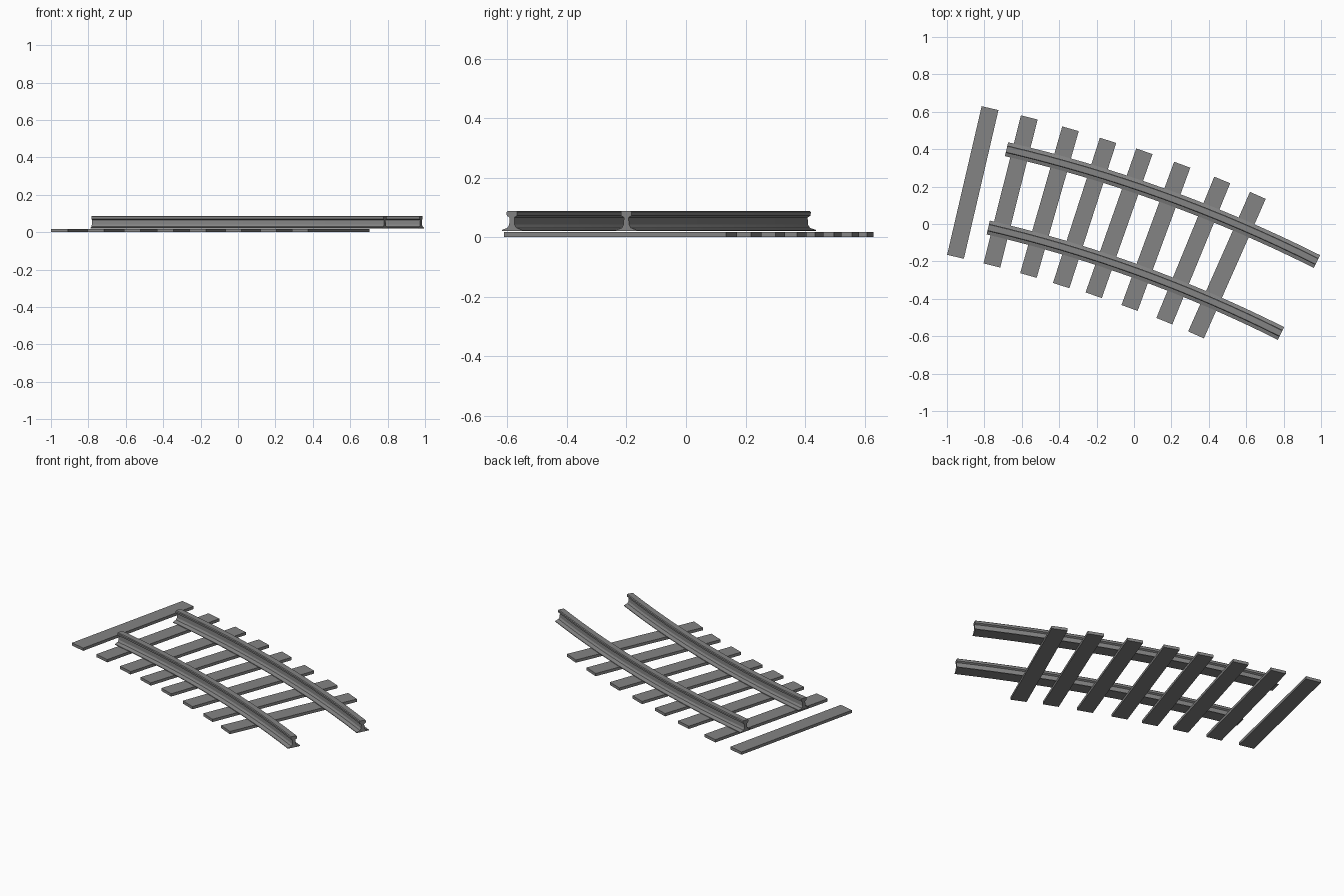
import bpy, bmesh
from math import sin, cos, radians
from mathutils import Vector

cube = bpy.data.objects.get("Cube")
if cube:
    bpy.data.objects.remove(cube, do_unlink=True)

# One flat grey for rails and sleepers
grey = bpy.data.materials.new("track_grey")
grey.use_nodes = True
colour = (0.23, 0.23, 0.23, 1)
grey.diffuse_color = colour
grey.node_tree.nodes["Principled BSDF"].inputs["Base Color"].default_value = colour

CENTRE = Vector((-2.39, -6.913, 0))   # centre of the track curve
START, END, STEPS = radians(13.15), radians(26.65), 16


def finish(bm, name):
    bmesh.ops.recalc_face_normals(bm, faces=bm.faces)
    mesh = bpy.data.meshes.new(name)
    bm.to_mesh(mesh)
    bm.free()
    mesh.materials.append(grey)
    obj = bpy.data.objects.new(name, mesh)
    bpy.context.collection.objects.link(obj)
    return obj


# Half of the rail section: foot, web, head (offset, height)
half = [(0.038, 0.02), (0.038, 0.024), (0.017, 0.031), (0.010, 0.042),
        (0.009, 0.066), (0.019, 0.072), (0.020, 0.084), (0.016, 0.088)]
section = half + [(-x, z) for x, z in reversed(half)]


def rail(name, radius):
    bm = bmesh.new()
    rings = []
    for i in range(STEPS + 1):
        t = START + (END - START) * i / STEPS
        out = Vector((sin(t), cos(t), 0))
        rings.append([bm.verts.new(CENTRE + out * (radius + x) + Vector((0, 0, z)))
                      for x, z in section])
    n = len(section)
    for a, b in zip(rings, rings[1:]):
        for j in range(n):
            k = (j + 1) % n
            bm.faces.new((a[j], a[k], b[k], b[j]))
    bm.faces.new(rings[0])
    bm.faces.new(rings[-1])
    obj = finish(bm, name)
    bpy.context.view_layer.objects.active = obj
    obj.select_set(True)
    bpy.ops.object.shade_smooth_by_angle(angle=radians(25))
    obj.select_set(False)


rail("outer_rail", 7.51)
rail("inner_rail", 7.08)

# Sleepers: centre x, centre y, turn in degrees
sleepers = [(-0.862, 0.222, 13.1), (-0.66, 0.174, 14.2), (-0.452, 0.117, 16),
            (-0.264, 0.059, 17.9), (-0.08, 0.004, 19.4), (0.117, -0.066, 20.2),
            (0.317, -0.142, 22.3), (0.497, -0.22, 23.9)]
for i, (x, y, turn) in enumerate(sleepers):
    bm = bmesh.new()
    bmesh.ops.create_cube(bm, size=1)
    bmesh.ops.scale(bm, vec=(0.092, 0.816, 0.017), verts=bm.verts)
    obj = finish(bm, f"sleeper_{i + 1}")
    obj.location = (x, y, 0.0085)
    obj.rotation_euler.z = -radians(turn)
